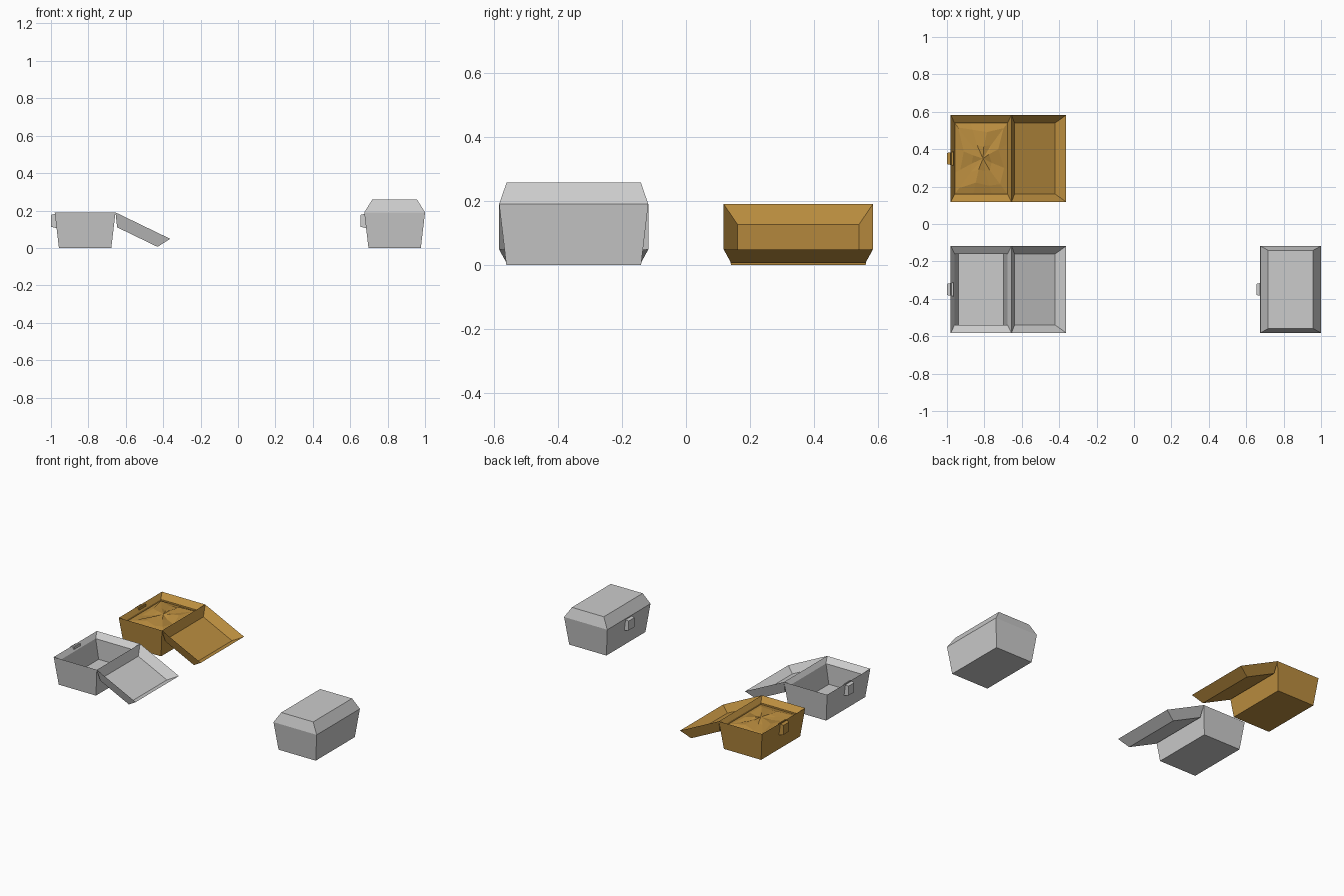
import bpy, math

if "Cube" in bpy.data.objects:
    bpy.data.objects.remove(bpy.data.objects["Cube"])

HX, HY, H = 0.1625, 0.2325, 0.19   # half width, half length and height of the rim

gold = bpy.data.materials.new("warm_brown")
gold.diffuse_color = (0.5, 0.27, 0.05, 1)
gold.use_nodes = True
gold.node_tree.nodes["Principled BSDF"].inputs["Base Color"].default_value = gold.diffuse_color


def make(name, verts, faces, loc, mat=None, rot=0):
    me = bpy.data.meshes.new(name)
    me.from_pydata(verts, [], faces)
    ob = bpy.data.objects.new(name, me)
    bpy.context.collection.objects.link(ob)
    ob.location = loc
    ob.rotation_euler[1] = rot
    if mat:
        me.materials.append(mat)
    return ob


def loft(rings):
    """Skin a stack of equal-sided rings and cap both ends."""
    n = len(rings[0])
    verts = [v for r in rings for v in r]
    faces = [tuple(reversed(range(n)))]
    for k in range(len(rings) - 1):
        for i in range(n):
            j = (i + 1) % n
            faces.append((k*n + i, k*n + j, (k+1)*n + j, (k+1)*n + i))
    faces.append(tuple(range((len(rings) - 1)*n, len(rings)*n)))
    return verts, faces


def rect(hx, hy, z, cx=0):
    return [(cx - hx, -hy, z), (cx + hx, -hy, z), (cx + hx, hy, z), (cx - hx, hy, z)]


def chest(tag, x, y, opened, mat=None):
    # tapered box with a sloping rim and hollow inside
    make(tag + "_box", *loft([rect(0.14, 0.21, 0), rect(HX, HY, H),
                              rect(0.1415, 0.1895, 0.16), rect(0.1195, 0.1895, 0.025)]),
         (x, y, 0), mat)
    # bevelled hollow lid, hinged at the +x rim
    lid = loft([rect(0.1195, 0.189, 0.05, -HX), rect(HX, HY, 0, -HX),
                rect(0.12, 0.209, 0.068, -HX)])
    # ring order runs inside-out here: the inner cap faces into the lid
    make(tag + "_lid", *lid, (x + HX, y, H), mat, math.radians(-154.2) if opened else 0)
    # tapered clasp on the -x side
    back = [(-0.148, -0.037, 0.105), (-0.148, -0.037, 0.185),
            (-0.148, 0.037, 0.185), (-0.148, 0.037, 0.105)]
    front = [(-0.182, -0.03, 0.113), (-0.182, -0.03, 0.177),
             (-0.182, 0.03, 0.177), (-0.182, 0.03, 0.113)]
    make(tag + "_clasp", *loft([back, front]), (x, y, 0), mat)


chest("open_chest", -0.8175, -0.35, True)
chest("filled_chest", -0.8175, 0.35, True, gold)
chest("closed_chest", 0.8375, -0.35, False)

# faceted mound of loot filling the brown chest
outline = [(-1, -1), (-0.3, -1), (0.4, -1), (1, -1), (1, -0.3), (1, 0.4),
           (1, 1), (0.3, 1), (-0.4, 1), (-1, 1), (-1, 0.3), (-1, -0.4)]
wobble = [0.76, 0.62, 0.7, 0.66, 0.8, 0.6, 0.78, 0.68, 0.74, 0.8, 0.6, 0.72]
bumps = [0, 14, 3, 10, -4, 12, 2, 14, -2, 8, 12, -2]


def mound_ring(scale, z, vary):
    return [(px*0.14*(scale*w if vary else scale), py*0.189*(scale*w if vary else scale),
             z + (b*0.001 if vary else 0))
            for (px, py), w, b in zip(outline, wobble, bumps)]


verts, faces = loft([mound_ring(1, 0.135, False), mound_ring(1, 0.15, False),
                     mound_ring(1.1, 0.155, True), mound_ring(0.5, 0.16, True)])
top = faces.pop()
verts.append((0.01, 0.0, 0.172))
faces += [(top[i], top[(i + 1) % 12], len(verts) - 1) for i in range(12)]
make("loot_mound", verts, faces, (-0.8175, 0.35, 0), gold)
